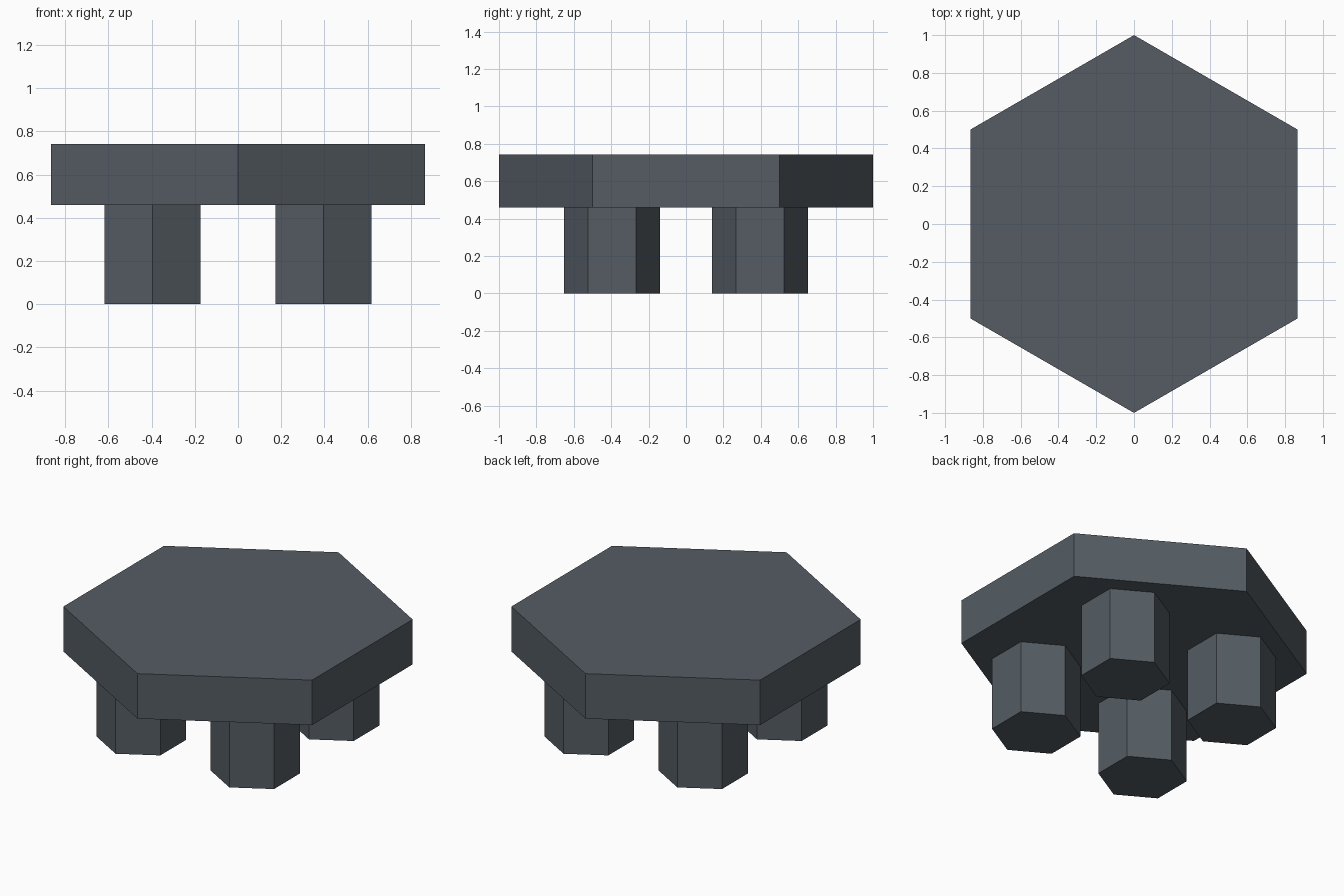
import bpy
import bmesh
from math import sin, cos, pi

cube = bpy.data.objects.get("Cube")
if cube:
    bpy.data.objects.remove(cube, do_unlink=True)

# Slate grey for the whole table
slate = bpy.data.materials.new("slate_grey")
slate.use_nodes = True
colour = (0.089, 0.108, 0.125, 1.0)
slate.diffuse_color = colour
slate.node_tree.nodes["Principled BSDF"].inputs["Base Color"].default_value = colour


def hex_prism(name, x, y, radius, bottom, top):
    """Upright six-sided prism with corners pointing along y."""
    bm = bmesh.new()
    ring = [bm.verts.new((radius * sin(i * pi / 3), radius * cos(i * pi / 3), bottom))
            for i in range(6)]
    base = bm.faces.new(ring)
    lifted = bmesh.ops.extrude_face_region(bm, geom=[base], use_keep_orig=True)["geom"]
    verts = [v for v in lifted if isinstance(v, bmesh.types.BMVert)]
    bmesh.ops.translate(bm, verts=verts, vec=(0, 0, top - bottom))
    bmesh.ops.recalc_face_normals(bm, faces=bm.faces[:])
    mesh = bpy.data.meshes.new(name)
    bm.to_mesh(mesh)
    bm.free()
    mesh.materials.append(slate)
    obj = bpy.data.objects.new(name, mesh)
    obj.location = (x, y, 0)
    bpy.context.collection.objects.link(obj)


# Thick hexagonal top
hex_prism("table_top", 0, 0, 1.0, 0.46, 0.743)

# Four stubby hexagonal legs
for side, sx in (("left", 1), ("right", -1)):
    for end, sy in (("front", -1), ("back", 1)):
        hex_prism(f"{end}_{side}_leg", sx * 0.396, sy * 0.396, 0.256, 0, 0.46)
